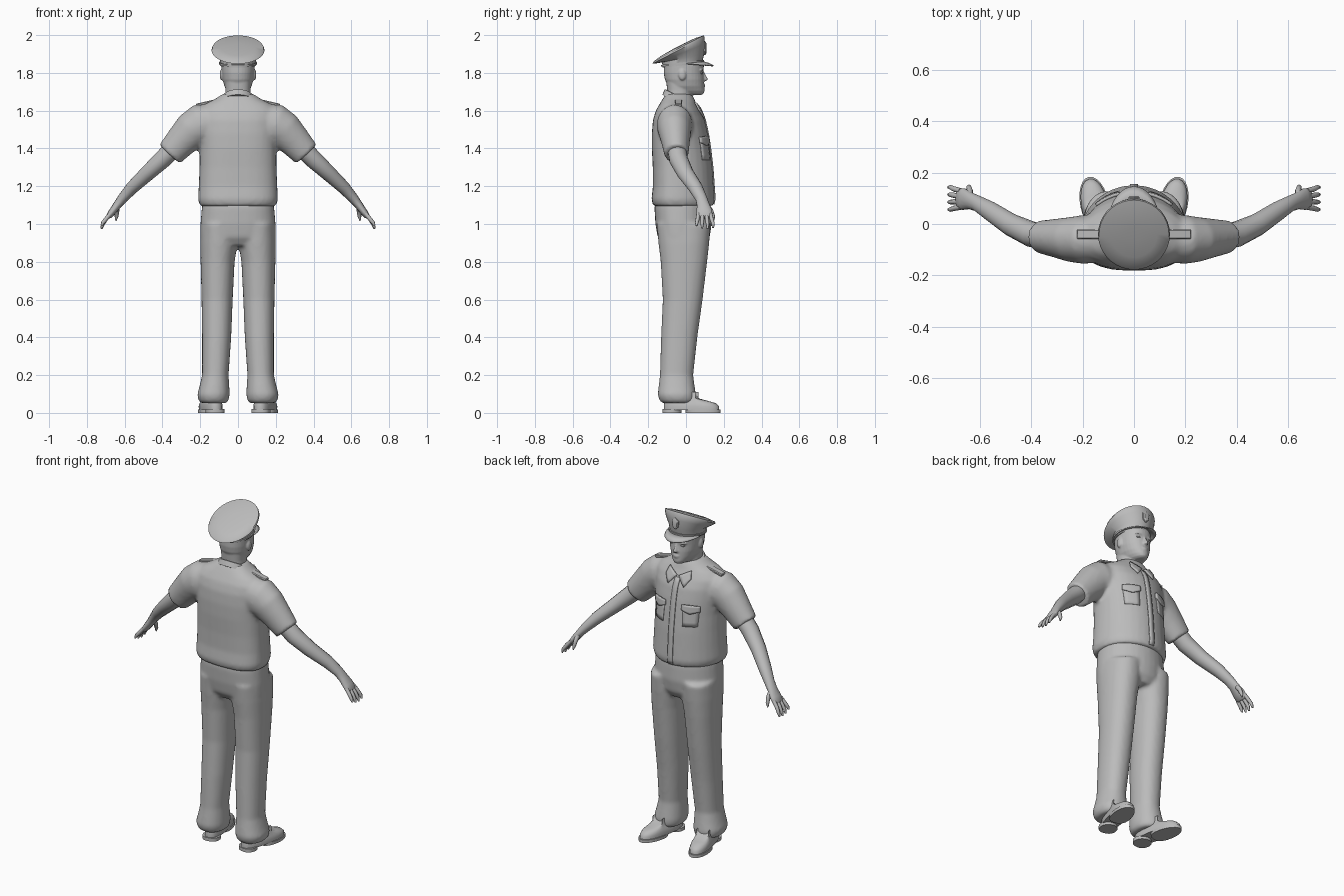
import bpy, bmesh, math
from mathutils import Vector, Matrix
from mathutils.bvhtree import BVHTree

if "Cube" in bpy.data.objects:
    bpy.data.objects.remove(bpy.data.objects["Cube"])

grey = bpy.data.materials.new("plain_grey")
grey.diffuse_color = (0.5, 0.5, 0.5, 1)
grey.use_nodes = True
grey.node_tree.nodes["Principled BSDF"].inputs["Base Color"].default_value = grey.diffuse_color


def spow(v, e):
    return math.copysign(abs(v) ** e, v)


def ring(z, rx, yb, yf, cx=0, cy=None, pf=2.0, pb=2.5, slope=0, n=32):
    """Horizontal outline with its own back and front depth."""
    cy = (yb + yf) / 2 if cy is None else cy
    pts = []
    for i in range(n):
        a = 2 * math.pi * i / n
        p = pf if math.sin(a) > 0 else pb
        ry = yf - cy if math.sin(a) > 0 else cy - yb
        y = ry * spow(math.sin(a), 2 / p)
        pts.append(Vector((cx + rx * spow(math.cos(a), 2 / p), cy + y, z + slope * y)))
    return pts


def tube(path, s=1, n=14):
    """Rings across a path of (x, y, z, thickness, breadth), mirrored by s."""
    P = [Vector(p[:3]) for p in path]
    out = []
    for i, p in enumerate(path):
        t = (P[min(i + 1, len(P) - 1)] - P[max(i - 1, 0)]).normalized()
        v = Vector((0, 1, 0))
        v = (v - t * v.dot(t)).normalized()
        u = t.cross(v)
        r = []
        for k in range(n):
            a = 2 * math.pi * k / n
            q = P[i] + u * p[3] * math.cos(a) + v * p[4] * math.sin(a)
            r.append(Vector((q.x * s, q.y, q.z)))
        out.append(r)
    return out


def loft(bm, rings, caps=True):
    rows = [[bm.verts.new(p) for p in r] for r in rings]
    n = len(rows[0])
    for a, b in zip(rows, rows[1:]):
        for i in range(n):
            bm.faces.new((a[i], a[(i + 1) % n], b[(i + 1) % n], b[i]))
    if caps:
        bm.faces.new(rows[0])
        bm.faces.new(rows[-1])


def finish(bm, name, voxel=0, smooth=4, thick=0, angle=50):
    bmesh.ops.recalc_face_normals(bm, faces=bm.faces)
    me = bpy.data.meshes.new(name)
    bm.to_mesh(me)
    bm.free()
    me.materials.append(grey)
    ob = bpy.data.objects.new(name, me)
    bpy.context.collection.objects.link(ob)
    bpy.context.view_layer.objects.active = ob
    for o in bpy.context.selected_objects:
        o.select_set(False)
    ob.select_set(True)
    bpy.ops.object.shade_smooth_by_angle(angle=math.radians(angle))
    if voxel:
        m = ob.modifiers.new("blend", 'REMESH')
        m.mode, m.voxel_size, m.use_smooth_shade = 'VOXEL', voxel, True
        m = ob.modifiers.new("soften", 'SMOOTH')
        m.factor, m.iterations = 0.5, smooth
    if thick:
        m = ob.modifiers.new("thickness", 'SOLIDIFY')
        m.thickness, m.offset = thick, 0
    return ob


def ball(bm, loc, size):
    bmesh.ops.create_uvsphere(bm, u_segments=14, v_segments=8, radius=1,
                              matrix=Matrix.Translation(loc) @ Matrix.Diagonal((*size, 1)))


# shirt: torso and short sleeves blended together
bm = bmesh.new()
loft(bm, [ring(z, rx, yb, yf, cy=-0.05, pf=2.0, pb=2.6) for z, rx, yb, yf in (
    (1.093, .185, -.16, .125), (1.1, .203, -.175, .145), (1.13, .212, -.183, .152),
    (1.2, .208, -.175, .147), (1.3, .204, -.176, .14), (1.4, .203, -.181, .128),
    (1.48, .208, -.181, .116), (1.55, .212, -.175, .1), (1.6, .21, -.16, .075),
    (1.635, .175, -.14, .055), (1.66, .125, -.125, .045), (1.69, .078, -.105, .03))])
for s in (1, -1):
    loft(bm, tube([(.11, -.06, 1.54, .1, .09), (.2, -.06, 1.522, .113, .095), (.245, -.06, 1.495, .1, .088),
                   (.3, -.055, 1.438, .086, .076), (.362, -.05, 1.37, .074, .064),
                   (.354, -.05, 1.379, .058, .052)][:5], s, 24))
shirt = finish(bm, "shirt", 0.011, 4)

# trousers: hips and two legs
bm = bmesh.new()
loft(bm, [ring(z, rx, yb, yf, cy=-.03) for z, rx, yb, yf in (
    (1.13, .185, -.16, .125), (1.085, .192, -.167, .132), (1.0, .199, -.162, .136),
    (.93, .199, -.15, .126), (.885, .12, -.12, .1))])
for s in (1, -1):
    loft(bm, [ring(z, (xo - xi) / 2, yb, yf, cx=s * (xo + xi) / 2, pf=2.2, pb=2.2) for z, xi, xo, yb, yf in (
        (1.0, 0, .197, -.155, .13), (.9, .002, .2, -.146, .123), (.8, .018, .198, -.134, .112),
        (.6, .028, .193, -.123, .088), (.4, .036, .19, -.132, .06), (.2, .05, .19, -.138, .038),
        (.14, .046, .204, -.145, .046), (.095, .044, .216, -.15, .053), (.065, .05, .208, -.14, .05),
        (.052, .062, .195, -.125, .04))])
finish(bm, "trousers", 0.011, 4)

# arms with palms, fingers and thumbs
bm = bmesh.new()
for s in (1, -1):
    loft(bm, tube([(.31, -.055, 1.43, .05, .05), (.4, -.04, 1.342, .048, .05), (.48, -.003, 1.268, .041, .044),
                   (.56, .05, 1.193, .034, .038), (.61, .08, 1.137, .027, .031), (.637, .09, 1.103, .022, .033),
                   (.665, .097, 1.066, .019, .043), (.682, .098, 1.042, .016, .042), (.687, .098, 1.035, .009, .034)], s))
    for k in range(4):
        y = .066 + .021 * k
        d = (k - 1.2) * .004
        drop = (.012, 0, -.004, .002)[k]
        loft(bm, tube([(.675, y, 1.055, .011, .011), (.7, y + d, 1.025, .011, .0105),
                       (.716, y + 2 * d, 1.0 + drop / 2, .0095, .009),
                       (.723, y + 2 * d, .978 + drop, .005, .005)], s, 8))
    loft(bm, tube([(.64, .105, 1.1, .014, .016), (.64, .132, 1.07, .012, .013),
                   (.643, .144, 1.04, .01, .01), (.647, .147, 1.018, .004, .004)], s, 8))
finish(bm, "arms")

# shoes: upper, front sole and heel, toes turned out
for s, side in ((1, "right"), (-1, "left")):
    bm = bmesh.new()
    loft(bm, [ring(z, rx, yb, yf, cy=.06, pf=2.2, pb=2.6, n=24) for z, rx, yb, yf in (
        (.015, .052, -.12, .18), (.035, .053, -.12, .178), (.052, .049, -.118, .16), (.064, .044, -.115, .115),
        (.078, .04, -.11, .06), (.11, .036, -.1, .02))])
    loft(bm, [ring(z, .056, .0, .188, cy=.08, n=24) for z in (0, .018)])
    loft(bm, [ring(z, .05, -.125, -.025, pb=2.4, n=24) for z in (0, .02)])
    ob = finish(bm, side + "_shoe")
    ob.rotation_euler.z = -s * math.radians(12)
    ob.location.x = s * .137

# head, neck, nose, ears and facial relief
bm = bmesh.new()
loft(bm, [ring(z, rx, yb, yf) for z, rx, yb, yf in (
    (1.62, .07, -.1, .03), (1.67, .068, -.098, .03), (1.71, .067, -.1, .035), (1.76, .07, -.105, .04))])
loft(bm, [ring(z, rx, yb, yf, cy=-.015, pf=2.2, pb=2.2) for z, rx, yb, yf in (
    (1.682, .03, -.03, .08), (1.69, .045, -.05, .094), (1.705, .058, -.065, .098), (1.73, .072, -.095, .096),
    (1.765, .082, -.112, .095), (1.8, .086, -.118, .092), (1.84, .088, -.118, .095), (1.87, .085, -.112, .09))])
loft(bm, [ring(z, rx, .06, yf, n=32) for z, rx, yf in (
    (1.755, .009, .096), (1.76, .015, .112), (1.768, .014, .117), (1.785, .009, .107), (1.808, .007, .096))])
ball(bm, (0, .089, 1.737), (.024, .013, .005))
ball(bm, (0, .088, 1.728), (.02, .014, .006))
for s in (1, -1):
    ball(bm, (s * .034, .078, 1.815), (.024, .016, .006))
    ball(bm, (s * .088, -.02, 1.79), (.009, .02, .03))
finish(bm, "head", 0.005, 3)
bm = bmesh.new()
for s in (1, -1):
    ball(bm, (s * .034, .08, 1.8), (.014, .01, .006))
finish(bm, "eyes")

# peaked cap: sloping crown above a band
bm = bmesh.new()
loft(bm, [ring(z, rx, cy - ry, cy + ry, pb=2, slope=k, n=36) for cy, z, rx, ry, k in (
    (-.02, 1.838, .094, .103, .1), (-.015, 1.878, .097, .112, .2), (-.03, 1.902, .126, .13, .4),
    (-.04, 1.92, .14, .138, .52), (-.04, 1.929, .136, .133, .52), (-.04, 1.938, .09, .09, .52),
    (-.04, 1.941, .03, .03, .52))])
finish(bm, "cap")
bm = bmesh.new()
loft(bm, [ring(z, r, -.02 - r * 1.11, -.018 + r * 1.13, pb=2, slope=.12, n=36)
          for z, r in ((1.846, .09), (1.846, .1), (1.856, .101), (1.856, .09))])
finish(bm, "cap_strap")
bm = bmesh.new()
rows = []
for i in range(17):
    a = math.radians(-80 + 10 * i)
    s, c = math.sin(a), math.cos(a)
    rows.append([bm.verts.new((r * s, y0 + d * c, 1.848 + h * c)) for r, y0, d, h in (
        (.094, -.015, .1, .012), (.101, -.012, .133, .002), (.101, -.01, .155, -.011))])
for a, b in zip(rows, rows[1:]):
    for j in range(2):
        bm.faces.new((a[j], a[j + 1], b[j + 1], b[j]))
finish(bm, "cap_visor", thick=.006)
bm = bmesh.new()
loft(bm, [[Vector((x * k, y, 1.93 + z * k)) for x, z in (
    (-.022, .02), (0, .036), (.022, .02), (.018, -.018), (0, -.034), (-.018, -.018))]
    for y, k in ((.075, 1), (.104, 1), (.109, .7))])
finish(bm, "cap_badge", angle=30)

# collar band around the neck, lower at the front
bm = bmesh.new()
loft(bm, [ring(z, rx, yb, yf, pb=2, slope=-.55) for z, rx, yb, yf in (
    (1.63, .075, -.1, .045), (1.632, .1, -.125, .068), (1.668, .084, -.112, .053),
    (1.67, .077, -.105, .046), (1.645, .07, -.098, .04))], caps=False)
finish(bm, "collar")

# trim laid on the shirt front
bpy.context.view_layer.update()
skin = BVHTree.FromObject(shirt, bpy.context.evaluated_depsgraph_get())


def trim(name, quads, lift=.004, nu=4, nv=4, thick=.008):
    bm = bmesh.new()
    for q in quads:
        a, b, c, d = (Vector(p) for p in q)
        rows = []
        for i in range(nu + 1):
            row = []
            for j in range(nv + 1):
                p = a.lerp(b, i / nu).lerp(d.lerp(c, i / nu), j / nv)
                hit = skin.ray_cast(Vector((p.x, 1, p.y)), Vector((0, -1, 0)))[0]
                row.append(bm.verts.new((p.x, (hit.y if hit else .02) + lift, p.y)))
            rows.append(row)
        for r, t in zip(rows, rows[1:]):
            for j in range(nv):
                bm.faces.new((r[j], t[j], t[j + 1], r[j + 1]))
    bmesh.ops.remove_doubles(bm, verts=bm.verts, dist=.0005)
    return finish(bm, name, thick=thick)


trim("button_placket", [((-.016, 1.6), (.016, 1.6), (.016, 1.105), (-.016, 1.105))], .003, 2, 20, .006)
for s, side in ((1, "right"), (-1, "left")):
    trim(side + "_pocket_flap", [
        ((s * .055, 1.465), (s * .1, 1.465), (s * .1, 1.415), (s * .055, 1.435)),
        ((s * .1, 1.465), (s * .148, 1.46), (s * .148, 1.43), (s * .1, 1.415))], .006, thick=.012)
    trim(side + "_pocket", [((s * .06, 1.44), (s * .143, 1.44), (s * .138, 1.34), (s * .064, 1.34))],
         .001, thick=.005)
    trim(side + "_collar_point", [
        ((s * .006, 1.612), (s * .07, 1.645), (s * .082, 1.605), (s * .052, 1.56))], .008, thick=.008)
    # shoulder strap
    bm = bmesh.new()
    bmesh.ops.create_cube(bm, size=1, matrix=Matrix.Translation((s * .168, -.04, 1.641))
                          @ Matrix.Rotation(s * math.radians(13), 4, 'Y') @ Matrix.Diagonal((.11, .038, .016, 1)))
    bmesh.ops.bevel(bm, geom=bm.edges[:], offset=.004, segments=1, affect='EDGES')
    finish(bm, side + "_shoulder_strap", angle=30)
